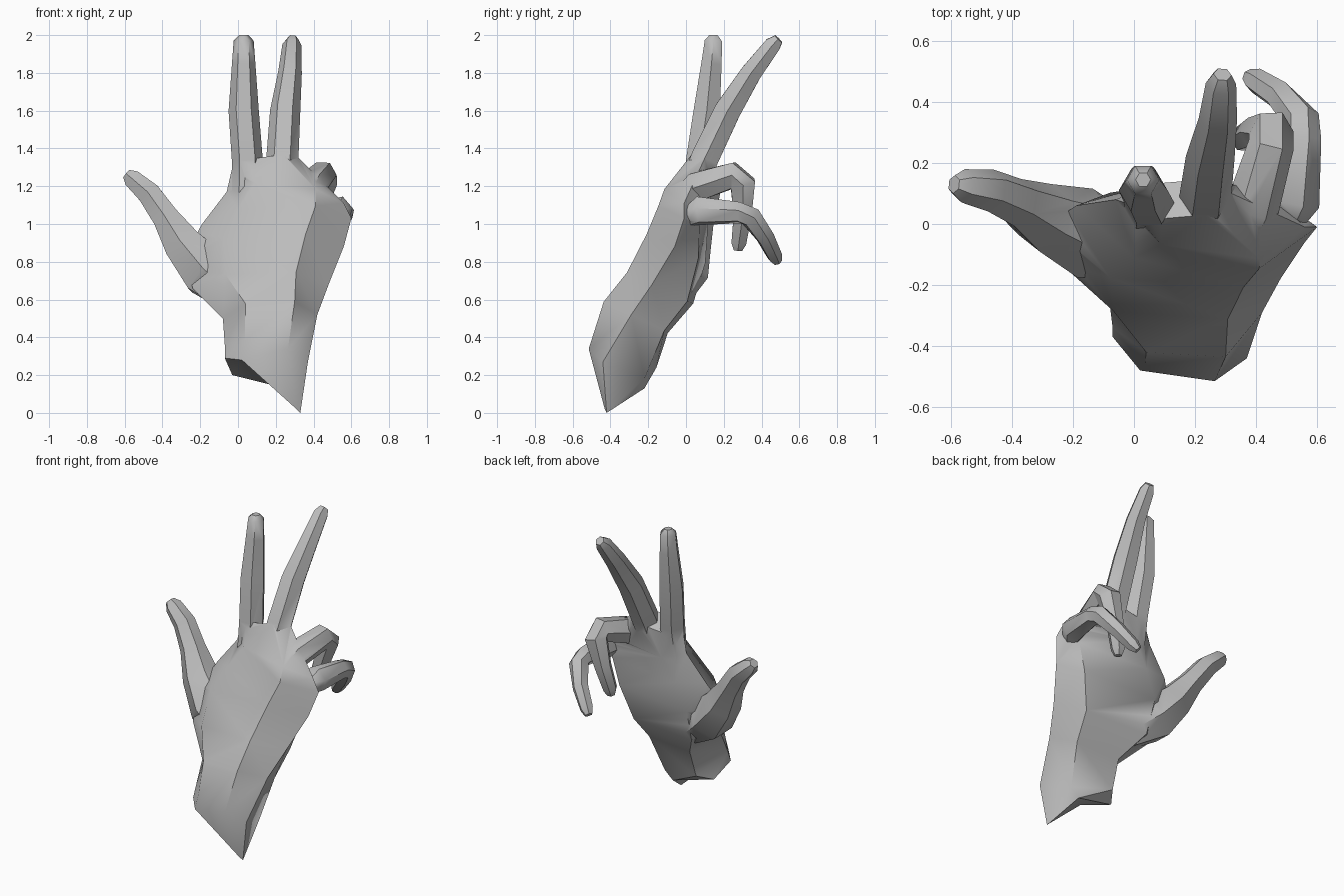
import bpy, bmesh, math
from mathutils import Vector

cube = bpy.data.objects.get("Cube")
if cube:
    bpy.data.objects.remove(cube)

skin = bpy.data.materials.new("plain_grey")
skin.use_nodes = True
GREY = (0.5, 0.5, 0.5, 1)
skin.diffuse_color = GREY
skin.node_tree.nodes["Principled BSDF"].inputs["Base Color"].default_value = GREY


def loft(name, rings):
    """Skin a list of equal point rings and close both ends."""
    bm = bmesh.new()
    loops = [[bm.verts.new(p) for p in ring] for ring in rings]
    n = len(loops[0])
    for low, high in zip(loops, loops[1:]):
        for i in range(n):
            j = (i + 1) % n
            bm.faces.new((low[i], low[j], high[j], high[i]))
    bm.faces.new(loops[0][::-1])
    bm.faces.new(loops[-1])
    bmesh.ops.triangulate(bm, faces=bm.faces)
    bmesh.ops.recalc_face_normals(bm, faces=bm.faces)
    mesh = bpy.data.meshes.new(name)
    bm.to_mesh(mesh)
    bm.free()
    mesh.materials.append(skin)
    obj = bpy.data.objects.new(name, mesh)
    bpy.context.collection.objects.link(obj)
    return obj


def slab_ring(left, right, front, back):
    """Six-sided hand section between its thumb and little finger edges."""
    left, right = Vector(left), Vector(right)
    out = Vector((0, -0.9, 0.43))
    return [left, left.lerp(right, 0.24) + out * front,
            left.lerp(right, 0.76) + out * front, right,
            left.lerp(right, 0.86) - out * back,
            left.lerp(right, 0.24) - out * back]


def digit(name, side, path, sides=6):
    """Tapered faceted tube; path holds (x, y, z, radius)."""
    pts = [Vector(p[:3]) for p in path]
    rings = []
    for i, p in enumerate(pts):
        t = (pts[min(i + 1, len(pts) - 1)] - pts[max(i - 1, 0)]).normalized()
        u = Vector(side)
        u = (u - t * u.dot(t)).normalized()
        v = t.cross(u)
        r = path[i][3]
        rings.append([p + r * (u * math.cos(k * math.tau / sides)
                               + v * math.sin(k * math.tau / sides))
                      for k in range(sides)])
    return loft(name, rings)


# Slanted cut end of the wrist
wrist_cut = [(-0.07, -0.37, 0.29), (0.02, -0.48, 0.28), (0.31, -0.43, 0.02),
             (0.33, -0.42, 0), (0.25, -0.22, 0.13), (-0.03, -0.25, 0.2)]

# Wrist and palm, up to the knuckles
hand = loft("hand", [
    wrist_cut,
    slab_ring((-0.07, -0.34, 0.36), (0.37, -0.44, 0.27), 0.11, 0.23),
    slab_ring((-0.08, -0.26, 0.5), (0.42, -0.29, 0.52), 0.17, 0.19),
    slab_ring((-0.24, -0.13, 0.66), (0.48, -0.18, 0.68), 0.16, 0.2),
    slab_ring((-0.28, 0, 0.84), (0.56, -0.06, 0.88), 0.18, 0.13),
    slab_ring((-0.19, 0.06, 1), (0.6, -0.01, 1.03), 0.17, 0.08),
    slab_ring((-0.06, 0.08, 1.17), (0.56, -0.01, 1.11), 0.14, 0.08),
    slab_ring((-0.03, 0.07, 1.3), (0.32, 0.1, 1.35), 0.07, 0.06),
])

digits = [
    # Straight fingers
    digit("index_finger", (1, 0, 0), [
        (0.04, 0.04, 1.1, 0.07), (0.05, 0.07, 1.33, 0.082),
        (0.03, 0.11, 1.6, 0.08), (0.03, 0.135, 1.85, 0.062),
        (0.03, 0.145, 1.97, 0.053), (0.03, 0.145, 2, 0.025)]),
    digit("middle_finger", (1, 0, 0), [
        (0.22, 0.02, 1.15, 0.08), (0.235, 0.1, 1.35, 0.085),
        (0.25, 0.22, 1.6, 0.08), (0.275, 0.345, 1.8, 0.063),
        (0.285, 0.46, 1.95, 0.05), (0.29, 0.49, 1.98, 0.03)]),
    # Curled fingers
    digit("ring_finger", (1, 0, 0), [
        (0.35, -0.03, 1.12, 0.07), (0.39, 0.06, 1.2, 0.088),
        (0.45, 0.26, 1.26, 0.075), (0.45, 0.3, 1.22, 0.075),
        (0.4, 0.3, 1.05, 0.055), (0.36, 0.28, 0.9, 0.045),
        (0.355, 0.275, 0.86, 0.025)]),
    digit("little_finger", (1, 0, 0.2), [
        (0.5, 0, 1.03, 0.05), (0.53, 0.07, 1.07, 0.08),
        (0.555, 0.28, 1.06, 0.06), (0.55, 0.34, 1.04, 0.06),
        (0.48, 0.42, 0.93, 0.05), (0.4, 0.47, 0.83, 0.042),
        (0.375, 0.485, 0.8, 0.025)]),
    # Thumb with its fleshy base
    digit("thumb", (0, 1, 0), [
        (0, -0.08, 0.6, 0.1), (-0.16, -0.03, 0.74, 0.15),
        (-0.29, 0.02, 0.89, 0.115), (-0.38, 0.07, 1.03, 0.08),
        (-0.47, 0.11, 1.16, 0.07), (-0.56, 0.125, 1.24, 0.055),
        (-0.59, 0.13, 1.265, 0.03)]),
]

# Fuse the digits into the palm as one skin
bpy.ops.object.select_all(action="DESELECT")
hand.select_set(True)
bpy.context.view_layer.objects.active = hand
for part in digits:
    mod = hand.modifiers.new("fuse_" + part.name, "BOOLEAN")
    mod.operation = "UNION"
    mod.solver = "EXACT"
    mod.object = part
    bpy.ops.object.modifier_apply(modifier=mod.name)
    bpy.data.objects.remove(part)
bpy.ops.object.shade_smooth_by_angle(angle=math.radians(45))
